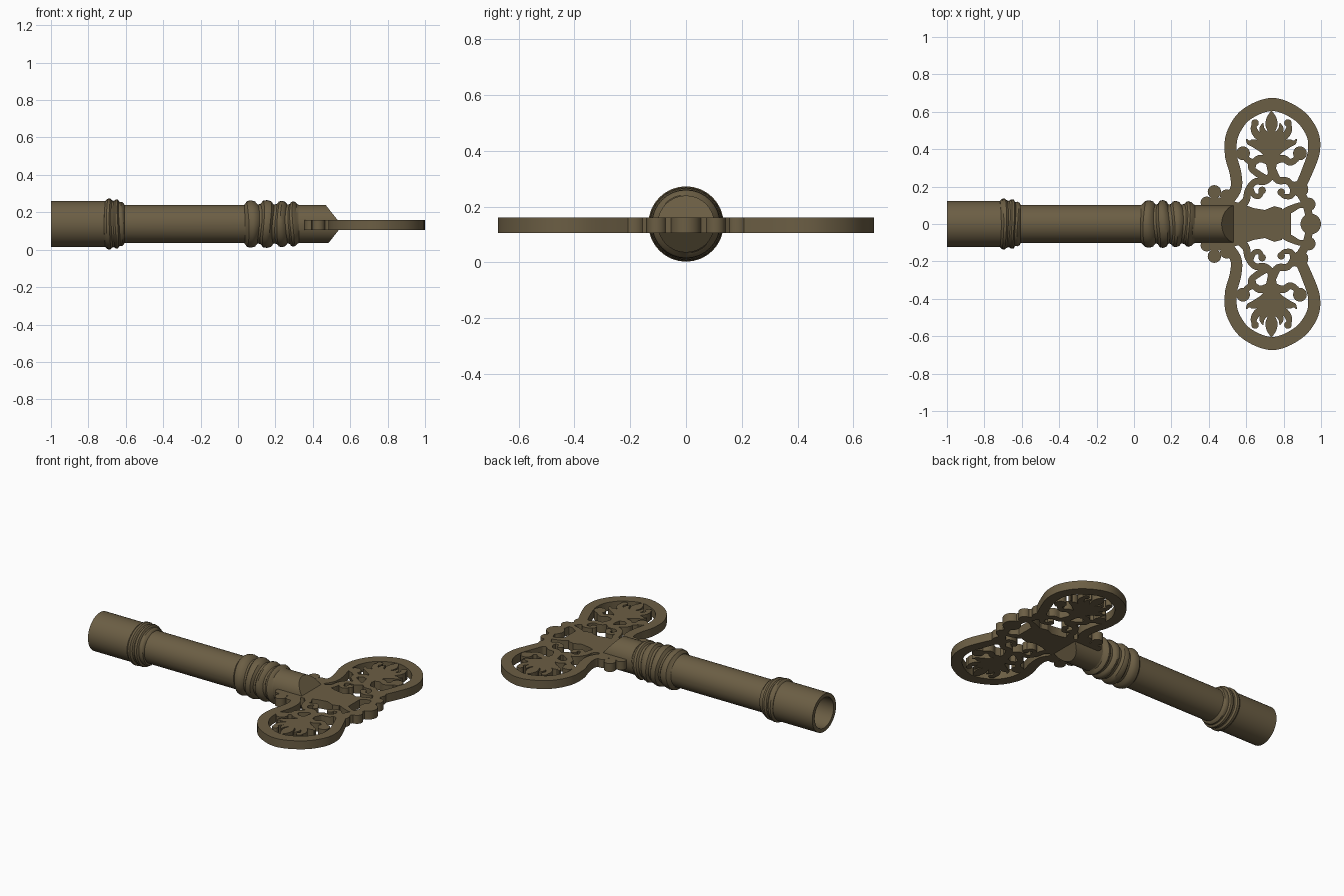
import bpy, bmesh, math
from mathutils import Vector

if "Cube" in bpy.data.objects:
    bpy.data.objects.remove(bpy.data.objects["Cube"])

bronze = bpy.data.materials.new("aged_bronze")
bronze.diffuse_color = (0.148, 0.112, 0.058, 1)
bronze.use_nodes = True
bronze.node_tree.nodes["Principled BSDF"].inputs["Base Color"].default_value = bronze.diffuse_color

AXIS_Z = 0.1375           # height of the shaft axis
Z0, Z1 = 0.105, 0.16      # bottom and top of the flat handle


def finish(bm, name, mirror=False, angle=35):
    bmesh.ops.recalc_face_normals(bm, faces=bm.faces)
    me = bpy.data.meshes.new(name)
    bm.to_mesh(me)
    bm.free()
    ob = bpy.data.objects.new(name, me)
    bpy.context.collection.objects.link(ob)
    me.materials.append(bronze)
    if mirror:
        mod = ob.modifiers.new("mirror", 'MIRROR')
        mod.use_axis = (False, True, False)
        mod.use_mirror_merge = False
    bpy.ops.object.select_all(action='DESELECT')
    bpy.context.view_layer.objects.active = ob
    ob.select_set(True)
    bpy.ops.object.shade_smooth_by_angle(angle=math.radians(angle))
    return ob


def lathe(name, profile, sides=32, wave=0.0):
    """Turn (x, radius) points around the shaft axis; wave tilts the rings."""
    bm = bmesh.new()
    rings = []
    for i, (x, r) in enumerate(profile):
        inner = 0 < i < len(profile) - 1
        ring = []
        for k in range(sides):
            a = 2 * math.pi * k / sides
            dx = wave * math.sin(2 * a + x * 20) if inner else 0
            ring.append(bm.verts.new((x + dx, r * math.cos(a), AXIS_Z + r * math.sin(a))))
        rings.append(ring)
    for p, q in zip(rings, rings[1:]):
        for k in range(sides):
            n = (k + 1) % sides
            bm.faces.new((p[k], p[n], q[n], q[k]))
    bm.faces.new(rings[0])
    bm.faces.new(rings[-1])
    return bm


def prism(bm, outline):
    lo = [bm.verts.new((x, y, Z0)) for x, y in outline]
    hi = [bm.verts.new((x, y, Z1)) for x, y in outline]
    bm.faces.new(lo[::-1])
    bm.faces.new(hi)
    for i in range(len(lo)):
        j = (i + 1) % len(lo)
        bm.faces.new((lo[i], lo[j], hi[j], hi[i]))


def disc(bm, x, y, r, sides=16):
    prism(bm, [(x + r * math.cos(2 * math.pi * k / sides),
                y + r * math.sin(2 * math.pi * k / sides)) for k in range(sides)])


def ribbon(bm, pts, steps=6):
    """Flat strip through (x, y, width) points, smoothed as a spline."""
    P = [Vector(p) for p in pts]
    P = [2 * P[0] - P[1]] + P + [2 * P[-1] - P[-2]]
    path = []
    for i in range(1, len(P) - 2):
        a, b, c, d = P[i - 1:i + 3]
        for s in range(steps):
            t = s / steps
            path.append(0.5 * (2 * b + (c - a) * t + (2 * a - 5 * b + 4 * c - d) * t * t
                               + (3 * b - a - 3 * c + d) * t ** 3))
    path.append(P[-2])
    rows = []
    for i, p in enumerate(path):
        d = path[min(i + 1, len(path) - 1)] - path[max(i - 1, 0)]
        n = Vector((-d.y, d.x)).normalized() * max(p.z, 0.004) / 2
        rows.append([bm.verts.new((p.x + s * n.x, p.y + s * n.y, z))
                     for s, z in ((1, Z0), (-1, Z0), (-1, Z1), (1, Z1))])
    for p, q in zip(rows, rows[1:]):
        for k in range(4):
            n = (k + 1) % 4
            bm.faces.new((p[k], p[n], q[n], q[k]))
    bm.faces.new(rows[0])
    bm.faces.new(rows[-1])


# Shaft, with its handle end cut to a wedge
bm = lathe("shaft", [(-0.70, 0.102), (0.56, 0.102)])
for side, x in ((1, 0.47), (-1, 0.485)):
    bmesh.ops.bisect_plane(bm, geom=bm.verts[:] + bm.edges[:] + bm.faces[:],
                           plane_co=(x, 0, AXIS_Z + side * 0.1),
                           plane_no=(0.78, 0, side * 0.62), clear_outer=True)
    bmesh.ops.holes_fill(bm, edges=[e for e in bm.edges if e.is_boundary])
finish(bm, "shaft")

# Hollow socket end
finish(lathe("socket", [(-0.70, 0.09), (-0.70, 0.123), (-1.0, 0.123),
                        (-1.0, 0.098), (-0.74, 0.098), (-0.74, 0.01)]), "socket")

# Socket collar and handle collar, made of slightly uneven rings
collar = [(-0.72, 0.10), (-0.712, 0.126), (-0.70, 0.135), (-0.685, 0.135), (-0.675, 0.125),
          (-0.665, 0.124), (-0.655, 0.132), (-0.642, 0.13), (-0.635, 0.118),
          (-0.622, 0.119), (-0.612, 0.113), (-0.606, 0.10)]
finish(lathe("socket_collar", collar, wave=0.004), "socket_collar")
beads = [(0.035, 0.10)]
for x, w, r in ((0.075, 0.035, 0.127), (0.155, 0.032, 0.128),
                (0.23, 0.028, 0.124), (0.295, 0.022, 0.122)):
    beads += [(x - w, 0.106), (x - w * 0.6, r - 0.004), (x, r),
              (x + w * 0.6, r - 0.006), (x + w, 0.105)]
beads.append((0.33, 0.10))
finish(lathe("handle_collar", beads, wave=0.006), "handle_collar")

# Central web of the handle
bm = bmesh.new()
half = [(0.37, 0.10), (0.42, 0.15), (0.52, 0.125), (0.57, 0.11), (0.64, 0.085), (0.70, 0.075),
        (0.75, 0.095), (0.79, 0.085), (0.80, 0.06), (0.84, 0.075)]
prism(bm, half + [(x, -y) for x, y in half[::-1]])
finish(bm, "handle_web")

# Large open loops on both sides
bm = bmesh.new()
ribbon(bm, [(0.50, 0.12, 0.06), (0.545, 0.19, 0.06), (0.543, 0.27, 0.062), (0.518, 0.37, 0.064),
            (0.527, 0.48, 0.066), (0.60, 0.585, 0.068), (0.74, 0.639, 0.07), (0.875, 0.585, 0.068),
            (0.95, 0.49, 0.066), (0.962, 0.39, 0.064), (0.925, 0.28, 0.06), (0.885, 0.19, 0.055)], 8)
finish(bm, "loop_frame", True)

# Scalloped bumps and the end bridge
bm = bmesh.new()
for x, y, r in ((0.388, 0.115, 0.032), (0.43, 0.172, 0.036), (0.495, 0.15, 0.035),
                (0.89, 0.185, 0.042), (0.935, 0.105, 0.036)):
    disc(bm, x, y, r)
ribbon(bm, [(0.88, 0.18, 0.045), (0.92, 0.11, 0.045), (0.935, 0.05, 0.04), (0.95, 0.0, 0.05)])
ribbon(bm, [(0.80, 0.06, 0.04), (0.84, 0.08, 0.04), (0.885, 0.10, 0.03), (0.93, 0.10, 0.04)])
finish(bm, "scallops", True)
bm = bmesh.new()
disc(bm, 0.945, 0, 0.055, 24)
finish(bm, "end_bump")

# Scrolls that join the web to the loops
bm = bmesh.new()
ribbon(bm, [(0.57, 0.09, 0.05), (0.60, 0.13, 0.04), (0.61, 0.18, 0.035), (0.645, 0.225, 0.035),
            (0.70, 0.23, 0.04), (0.735, 0.265, 0.04), (0.735, 0.31, 0.05)])
ribbon(bm, [(0.62, 0.20, 0.03), (0.64, 0.155, 0.028), (0.67, 0.15, 0.028), (0.685, 0.18, 0.025)])
ribbon(bm, [(0.735, 0.29, 0.05), (0.77, 0.235, 0.04), (0.82, 0.23, 0.036),
            (0.85, 0.19, 0.034), (0.84, 0.15, 0.03), (0.80, 0.15, 0.026), (0.785, 0.175, 0.024)])
ribbon(bm, [(0.84, 0.21, 0.035), (0.87, 0.21, 0.035), (0.90, 0.23, 0.04)])
ribbon(bm, [(0.71, 0.24, 0.035), (0.66, 0.27, 0.036), (0.625, 0.30, 0.03), (0.635, 0.325, 0.02)])
disc(bm, 0.63, 0.31, 0.022)
disc(bm, 0.685, 0.18, 0.02)
disc(bm, 0.787, 0.17, 0.02)
finish(bm, "scrolls", True)

# Leafy palmette inside each loop
bm = bmesh.new()
cx = 0.735
ribbon(bm, [(cx, 0.28, 0.04), (cx, 0.34, 0.06), (cx, 0.42, 0.035), (cx, 0.49, 0.04),
            (cx, 0.53, 0.065), (cx, 0.57, 0.05), (cx, 0.605, 0.005)])
for s in (-1, 1):
    leaves = [
        [(0, 0.33, 0.04), (0.06, 0.35, 0.04), (0.10, 0.33, 0.036), (0.135, 0.35, 0.032), (0.15, 0.38, 0.03)],
        [(0, 0.35, 0.05), (0.04, 0.40, 0.05), (0.09, 0.43, 0.045), (0.12, 0.435, 0.025), (0.135, 0.455, 0.004)],
        [(0, 0.37, 0.05), (0.03, 0.44, 0.045), (0.08, 0.48, 0.04), (0.095, 0.52, 0.03), (0.075, 0.55, 0.008)],
        [(0, 0.40, 0.04), (0.02, 0.46, 0.035), (0.05, 0.505, 0.03), (0.045, 0.54, 0.005)],
    ]
    for leaf in leaves:
        ribbon(bm, [(cx + s * x, y, w) for x, y, w in leaf])
    disc(bm, cx + s * 0.152, 0.378, 0.037)
    disc(bm, cx + s * 0.088, 0.54, 0.02)
finish(bm, "palmette", True)
